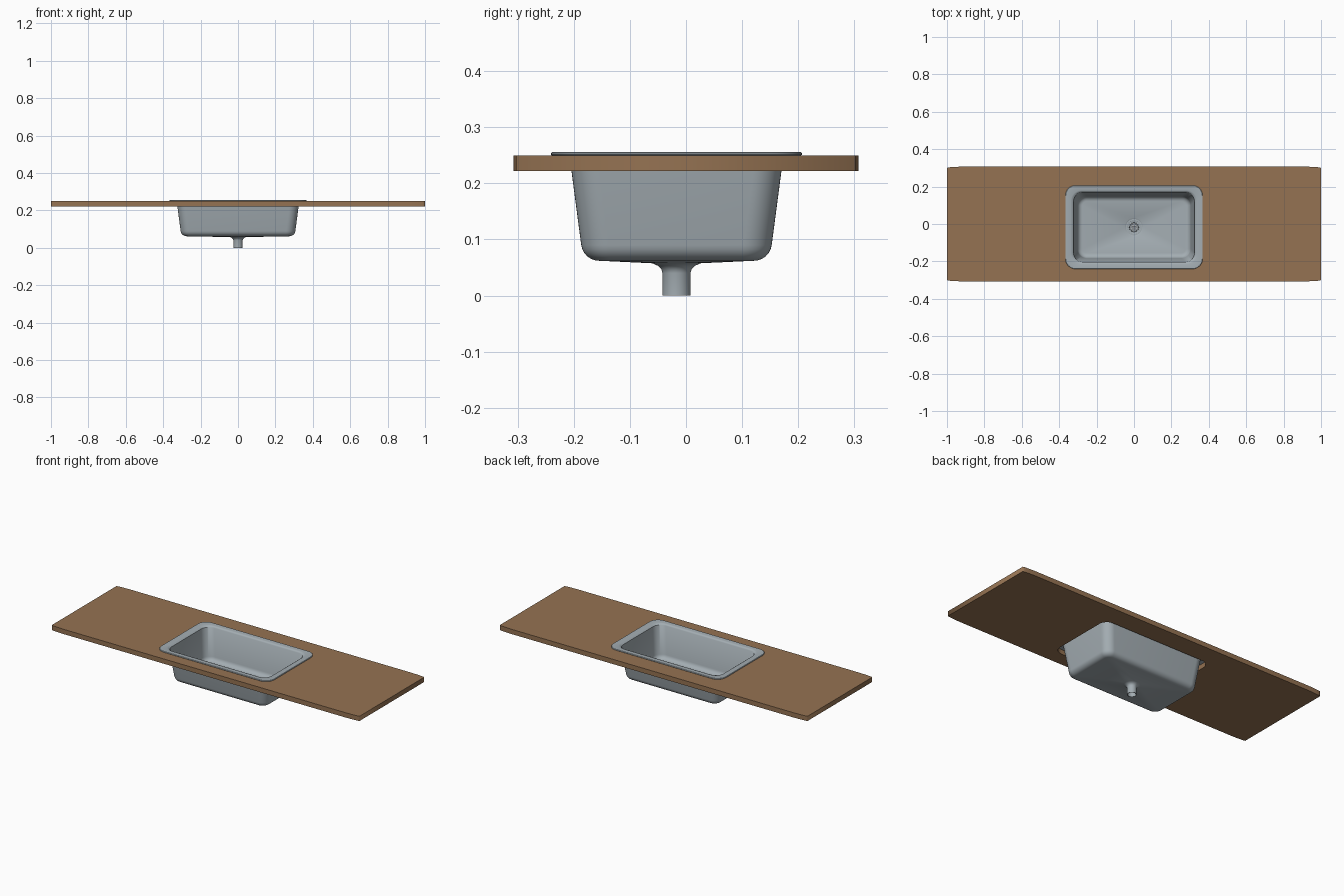
import bpy, bmesh
from math import sin, cos, pi

if "Cube" in bpy.data.objects:
    bpy.data.objects.remove(bpy.data.objects["Cube"], do_unlink=True)

SINK_Y = -0.017


def material(name, colour):
    mat = bpy.data.materials.new(name)
    mat.use_nodes = True
    mat.diffuse_color = colour
    mat.node_tree.nodes["Principled BSDF"].inputs["Base Color"].default_value = colour
    return mat


wood = material("warm brown", (0.30, 0.17, 0.085, 1))
steel = material("steel grey", (0.37, 0.42, 0.45, 1))


def rounded_rect(hx, hy, r, n=10):
    """Outline points of a rounded rectangle, n + 1 per corner."""
    pts = []
    for k, (sx, sy) in enumerate([(1, 1), (-1, 1), (-1, -1), (1, -1)]):
        for i in range(n + 1):
            a = (k + i / n) * pi / 2
            pts.append((sx * (hx - r) + r * cos(a), sy * (hy - r) + r * sin(a)))
    return pts


def circle(r, n, cx=0, cy=0):
    return [(cx + r * cos(2 * pi * i / n), cy + r * sin(2 * pi * i / n)) for i in range(n)]


def select_only(ob):
    bpy.ops.object.select_all(action="DESELECT")
    ob.select_set(True)
    bpy.context.view_layer.objects.active = ob


def plate(name, outlines, z0, z1, y, mat):
    """Flat slab from an outer outline and any number of hole outlines."""
    curve = bpy.data.curves.new(name, "CURVE")
    curve.dimensions = "2D"
    curve.fill_mode = "BOTH"
    curve.extrude = (z1 - z0) / 2
    for pts in outlines:
        spline = curve.splines.new("POLY")
        spline.points.add(len(pts) - 1)
        for p, (px, py) in zip(spline.points, pts):
            p.co = (px, py, 0, 1)
        spline.use_cyclic_u = True
    curve.materials.append(mat)
    ob = bpy.data.objects.new(name, curve)
    ob.location = (0, y, (z0 + z1) / 2)
    bpy.context.collection.objects.link(ob)
    select_only(ob)
    bpy.ops.object.convert(target="MESH")
    return bpy.context.object


# Worktop: front and back edges ease in slightly toward the ends
edge = [(1, 0.300), (0.99, 0.303), (0.96, 0.305), (0.92, 0.307)]
right_half = [(x, -y) for x, y in reversed(edge)] + edge
outline = right_half + [(-x, -y) for x, y in right_half]
hole = [(x, y - 0.0 + SINK_Y) for x, y in rounded_rect(0.35, 0.207, 0.05)]
plate("worktop", [outline, hole], 0.222, 0.25, 0, wood)


# Sink: closed loop of rounded-rectangle sections (half x, half y, radius, z)
def round_section(r, z):
    return (r, r, r, z)


def wall(inset, floor, top):
    """Tapered wall with a rounded foot, from the floor up to the top."""
    r = 0.032 - inset
    foot_x, foot_y = 0.307 - inset, 0.170 - inset
    rows = []
    for i in range(7):
        a = i / 6 * 1.44
        rows.append((foot_x - r + r * sin(a), foot_y - r + r * sin(a),
                     0.022 + 0.028 * sin(a), floor + r * (1 - cos(a))))
    rise = (top - rows[-1][3]) * 0.13
    rows.append((foot_x + rise, foot_y + rise, 0.05, top))
    return rows


outside = [round_section(r, z) for r, z in
           [(0.025, 0), (0.025, 0.040), (0.027, 0.047), (0.033, 0.053), (0.043, 0.0575)]]
outside += wall(0, 0.062, 0.249)
rim = [(0.364, 0.221, 0.052, 0.249), (0.367, 0.2235, 0.055, 0.251),
       (0.367, 0.2235, 0.055, 0.254), (0.365, 0.2215, 0.053, 0.256),
       (0.338, 0.197, 0.058, 0.256), (0.332, 0.191, 0.053, 0.254)]
inside = list(reversed(wall(0.004, 0.066, 0.248)))
inside += [round_section(r, z) for r, z in
           [(0.050, 0.0625), (0.046, 0.0605), (0.034, 0.057), (0.026, 0.050),
            (0.022, 0.042), (0.022, 0)]]

bm = bmesh.new()
rings = [[bm.verts.new((x, y, z)) for x, y in rounded_rect(hx, hy, r - 1e-4)]
         for hx, hy, r, z in outside + rim + inside]
for a, b in zip(rings, rings[1:] + rings[:1]):
    for i in range(len(a)):
        j = (i + 1) % len(a)
        bm.faces.new((a[i], a[j], b[j], b[i]))
bmesh.ops.recalc_face_normals(bm, faces=bm.faces)
mesh = bpy.data.meshes.new("sink_basin")
bm.to_mesh(mesh)
bm.free()
mesh.materials.append(steel)
basin = bpy.data.objects.new("sink_basin", mesh)
basin.location.y = SINK_Y
bpy.context.collection.objects.link(basin)
select_only(basin)
bpy.ops.object.shade_smooth_by_angle(angle=0.7)

# Drain strainer: disc with rings of small holes
holes = [circle(0.0032, 8)]
for k in (1, 2, 3):
    holes += [circle(0.0032, 8, *c) for c in circle(0.0115 * k, 6 * k)]
plate("drain_strainer", [circle(0.044, 32)] + holes, 0.060, 0.063, SINK_Y, steel)
